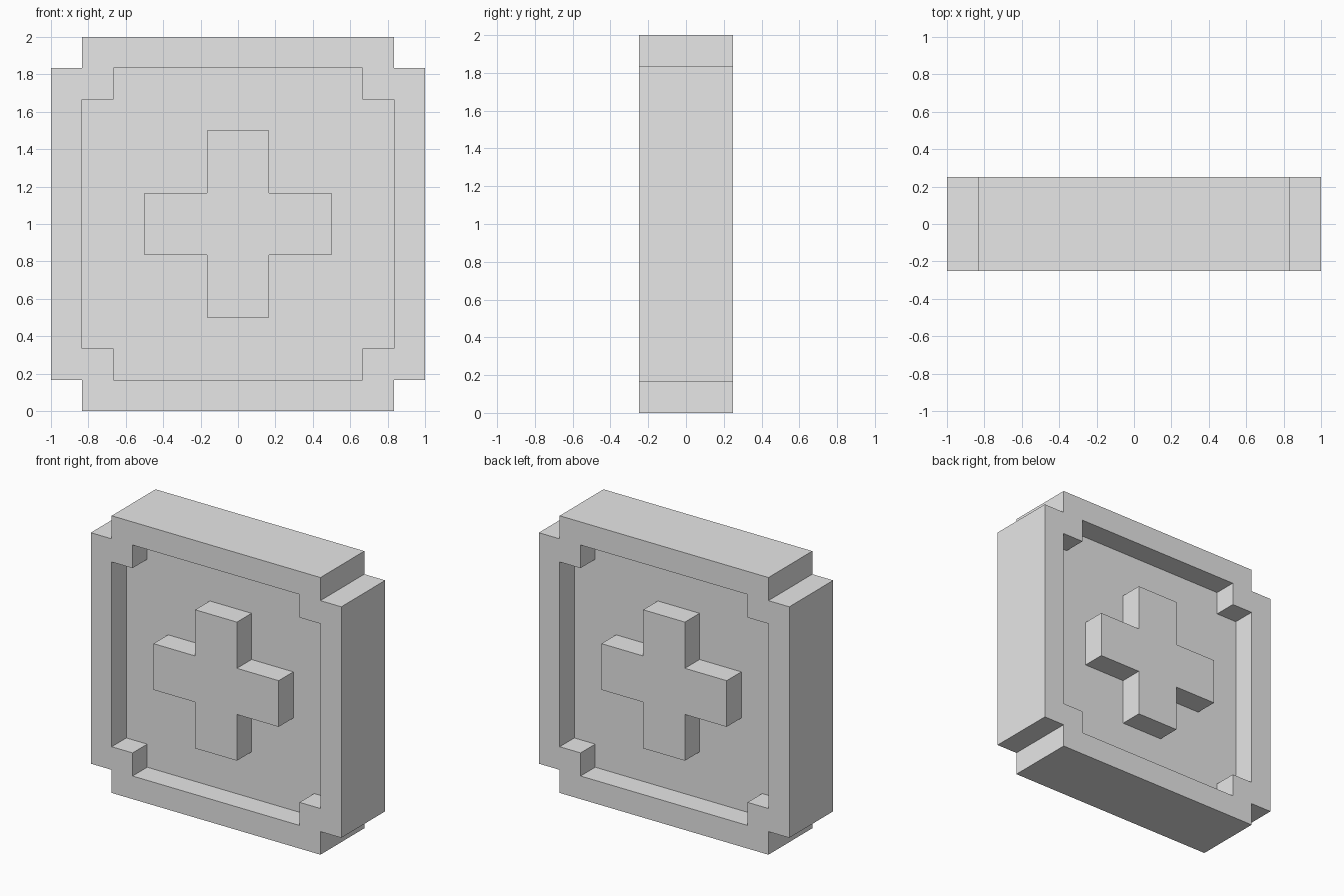
import bpy
import math

cube = bpy.data.objects.get("Cube")
if cube:
    bpy.data.objects.remove(cube, do_unlink=True)

U = 1 / 6  # one block of the stepped design

grey = bpy.data.materials.new("light_grey")
grey.use_nodes = True
colour = (0.8, 0.8, 0.8, 1)
grey.diffuse_color = colour
grey.node_tree.nodes["Principled BSDF"].inputs["Base Color"].default_value = colour


def stepped_outline(reach, notch):
    """Square outline, in blocks, with each corner cut back to the notch point."""
    corner = [(reach, notch), (notch, notch), (notch, reach)]
    points = []
    for _ in range(4):
        points += [(x * U, y * U) for x, y in corner]
        corner = [(-y, x) for x, y in corner]
    return points


def plate(name, outlines, half_depth):
    """Extrude nested outlines into an upright plate; an inner outline is a hole."""
    curve = bpy.data.curves.new(name, "CURVE")
    curve.dimensions = "2D"
    curve.fill_mode = "BOTH"
    curve.extrude = half_depth
    for outline in outlines:
        spline = curve.splines.new("POLY")
        spline.points.add(len(outline) - 1)
        for point, (x, y) in zip(spline.points, outline):
            point.co = (x, y, 0, 1)
        spline.use_cyclic_u = True
    curve.materials.append(grey)
    obj = bpy.data.objects.new(name, curve)
    obj.rotation_euler.x = math.pi / 2
    obj.location.z = 6 * U
    bpy.context.collection.objects.link(obj)

    # Turn the curve into a flat-shaded mesh
    bpy.ops.object.select_all(action="DESELECT")
    obj.select_set(True)
    bpy.context.view_layer.objects.active = obj
    bpy.ops.object.convert(target="MESH")
    bpy.ops.object.shade_flat()
    return bpy.context.object


# Raised rim, recessed panel, and cross standing out on both faces
plate("rim", [stepped_outline(6, 5), stepped_outline(5, 4)], 1.5 * U)
plate("recessed_panel", [stepped_outline(5, 4)], 0.5 * U)
plate("cross", [stepped_outline(3, 1)], 1.5 * U)
